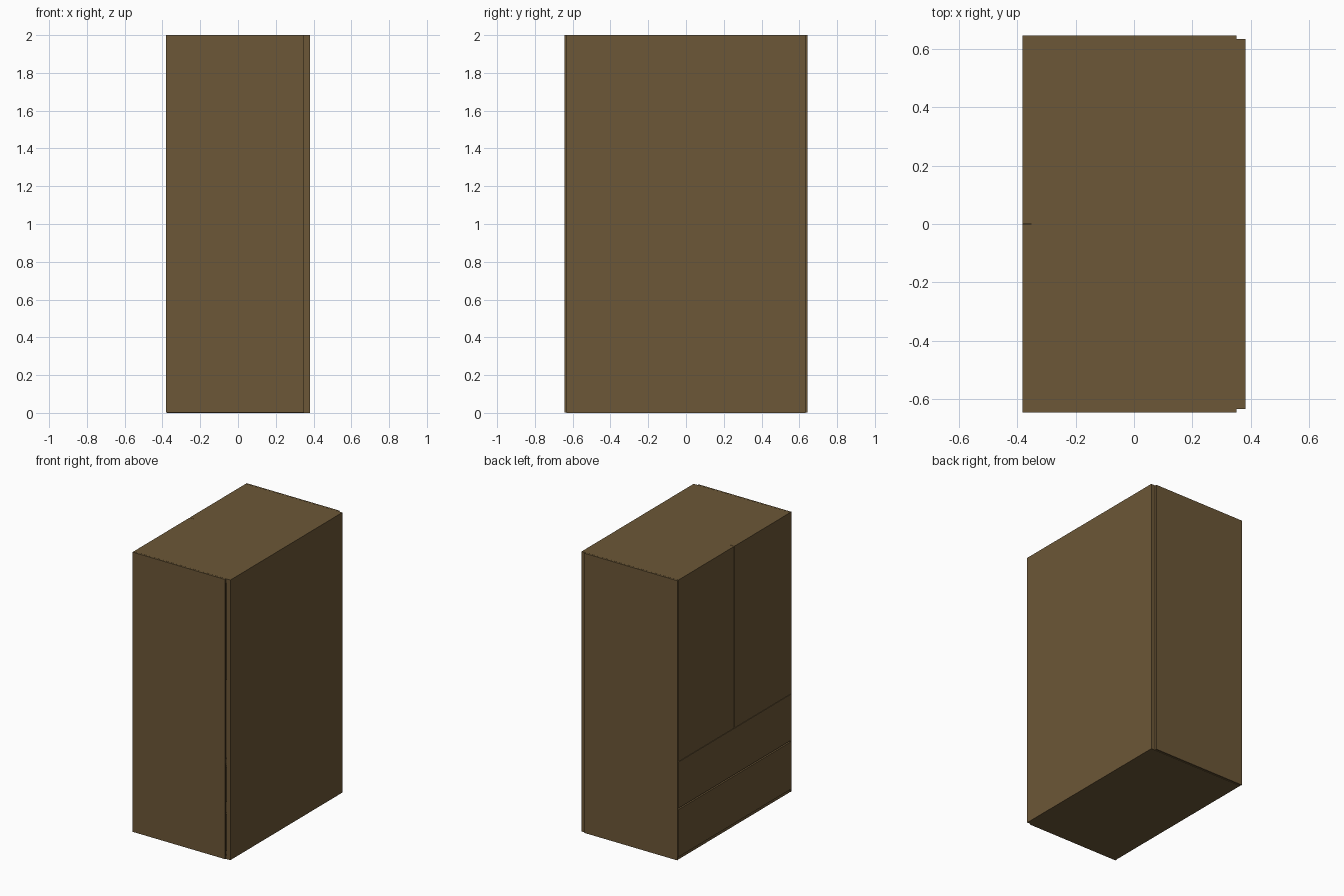
import bpy
import bmesh

if "Cube" in bpy.data.objects:
    bpy.data.objects.remove(bpy.data.objects["Cube"])

wood = bpy.data.materials.new("brown_wood")
wood.diffuse_color = (0.15, 0.095, 0.038, 1)
wood.use_nodes = True
wood.node_tree.nodes["Principled BSDF"].inputs["Base Color"].default_value = wood.diffuse_color


def panel(name, x, y, z):
    """Box spanning the (min, max) ranges on each axis."""
    bm = bmesh.new()
    bmesh.ops.create_cube(bm, size=1)
    for v in bm.verts:
        for i, (lo, hi) in enumerate((x, y, z)):
            v.co[i] = hi if v.co[i] > 0 else lo
    mesh = bpy.data.meshes.new(name)
    bm.to_mesh(mesh)
    bm.free()
    mesh.materials.append(wood)
    ob = bpy.data.objects.new(name, mesh)
    bpy.context.collection.objects.link(ob)
    return ob


FRONT, DOOR_BACK, BACK_IN, BACK = -0.382, -0.352, 0.35, 0.382
W, WO = 0.632, 0.644      # inner and outer half widths
GAP = 0.003

# carcass: two sides, top, bottom, back and the shelf above the drawers
for label, s in (("right", -1), ("left", 1)):
    panel(label + "_side", (FRONT, BACK_IN), sorted((s * (W + 0.001), s * WO)), (0.003, 2))
panel("top_board", (DOOR_BACK, BACK_IN), (-W, W), (1.97, 2))
panel("bottom_board", (FRONT + 0.006, BACK_IN), (-W, W), (0, 0.02))
panel("back_board", (BACK_IN, BACK), (-W, W), (0, 2))
panel("middle_shelf", (DOOR_BACK, BACK_IN), (-W, W), (0.68, 0.71))

# pair of doors
for label, lo, hi in (("right", -W, -GAP / 2), ("left", GAP / 2, W)):
    panel(label + "_door", (FRONT, DOOR_BACK), (lo, hi), (0.70 + GAP, 2))

# two drawers: front, base, sides and back
for label, z0, z1 in (("lower", 0.022, 0.36), ("upper", 0.37, 0.70)):
    panel(label + "_drawer_front", (FRONT, DOOR_BACK), (-W, W), (z0, z1))
    panel(label + "_drawer_base", (DOOR_BACK, 0.33), (-0.61, 0.61), (z0 + 0.02, z0 + 0.04))
    for side, y in (("right", (-0.61, -0.59)), ("left", (0.59, 0.61))):
        panel(f"{label}_drawer_{side}_side", (DOOR_BACK, 0.33), y, (z0 + 0.04, z1 - 0.06))
    panel(label + "_drawer_back", (0.31, 0.33), (-0.59, 0.59), (z0 + 0.04, z1 - 0.06))
